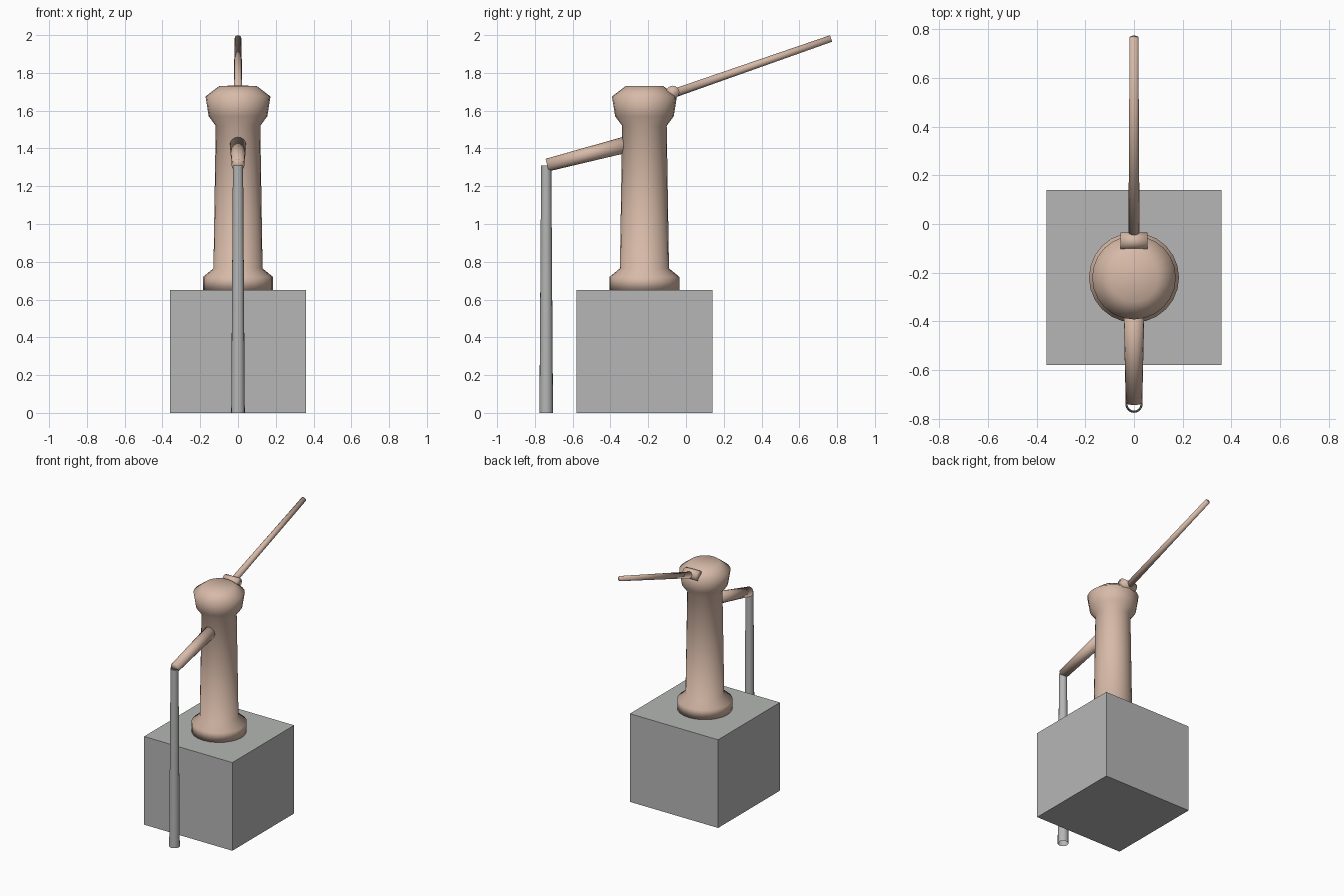
import bpy, bmesh, math
from mathutils import Vector

cube = bpy.data.objects.get("Cube")
if cube:
    bpy.data.objects.remove(cube, do_unlink=True)


def material(name, rgb):
    m = bpy.data.materials.new(name)
    m.use_nodes = True
    m.diffuse_color = (*rgb, 1)
    bsdf = next(n for n in m.node_tree.nodes if n.type == "BSDF_PRINCIPLED")
    bsdf.inputs["Base Color"].default_value = (*rgb, 1)
    return m


tan = material("warm tan", (0.68, 0.49, 0.39))
grey = material("stone grey", (0.46, 0.47, 0.46))


def finish(name, bm, mat, smooth=True):
    bmesh.ops.recalc_face_normals(bm, faces=bm.faces)
    mesh = bpy.data.meshes.new(name)
    bm.to_mesh(mesh)
    bm.free()
    mesh.materials.append(mat)
    for p in mesh.polygons:
        p.use_smooth = smooth
    ob = bpy.data.objects.new(name, mesh)
    bpy.context.collection.objects.link(ob)
    return ob


def lathe(name, profile, location, mat, sides=24):
    """Revolve (radius, height) points about the vertical axis."""
    bm = bmesh.new()
    vs = [bm.verts.new((r, 0, z)) for r, z in profile]
    es = [bm.edges.new(pair) for pair in zip(vs, vs[1:])]
    bmesh.ops.spin(bm, geom=vs + es, axis=(0, 0, 1), cent=(0, 0, 0),
                   angle=math.tau, steps=sides, use_duplicate=False)
    bmesh.ops.remove_doubles(bm, verts=bm.verts, dist=0.0005)
    ob = finish(name, bm, mat)
    ob.location = location
    return ob


def rod(name, start, end, r1, r2, mat, sides=16, caps=True):
    """Tapered cylinder between two points."""
    a, b = Vector(start), Vector(end)
    axis = b - a
    bm = bmesh.new()
    bmesh.ops.create_cone(bm, cap_ends=caps, cap_tris=False, segments=sides,
                          radius1=r1, radius2=r2, depth=axis.length)
    ob = finish(name, bm, mat)
    ob.rotation_mode = "QUATERNION"
    ob.rotation_quaternion = axis.to_track_quat("Z", "Y")
    ob.location = (a + b) / 2
    return ob


# Square plinth
bm = bmesh.new()
bmesh.ops.create_cube(bm, size=1)
bmesh.ops.scale(bm, verts=bm.verts, vec=(0.72, 0.72, 0.65))
plinth = finish("plinth", bm, grey, smooth=False)
plinth.location = (0, -0.22, 0.325)

# Pump body: flanged foot, tapered column and flared head
lathe("pump_body", [(0, 0.65), (0.185, 0.65), (0.185, 0.72), (0.13, 0.765),
                    (0.118, 1.52), (0.155, 1.57), (0.172, 1.675),
                    (0.10, 1.73), (0, 1.73)], (0, -0.22, 0), tan)

# Spout, with the stream falling from its tip
rod("spout", (0, -0.30, 1.425), (0, -0.735, 1.312), 0.044, 0.034, tan)
rod("water_stream", (0, -0.74, 0), (0, -0.74, 1.31), 0.036, 0.027, grey, caps=False)

# Handle and its pivot barrel
rod("handle_pivot", (-0.056, -0.07, 1.697), (0.056, -0.07, 1.697), 0.035, 0.035, tan)
rod("handle", (0, -0.07, 1.69), (0, 0.768, 1.982), 0.023, 0.018, tan, sides=12)
